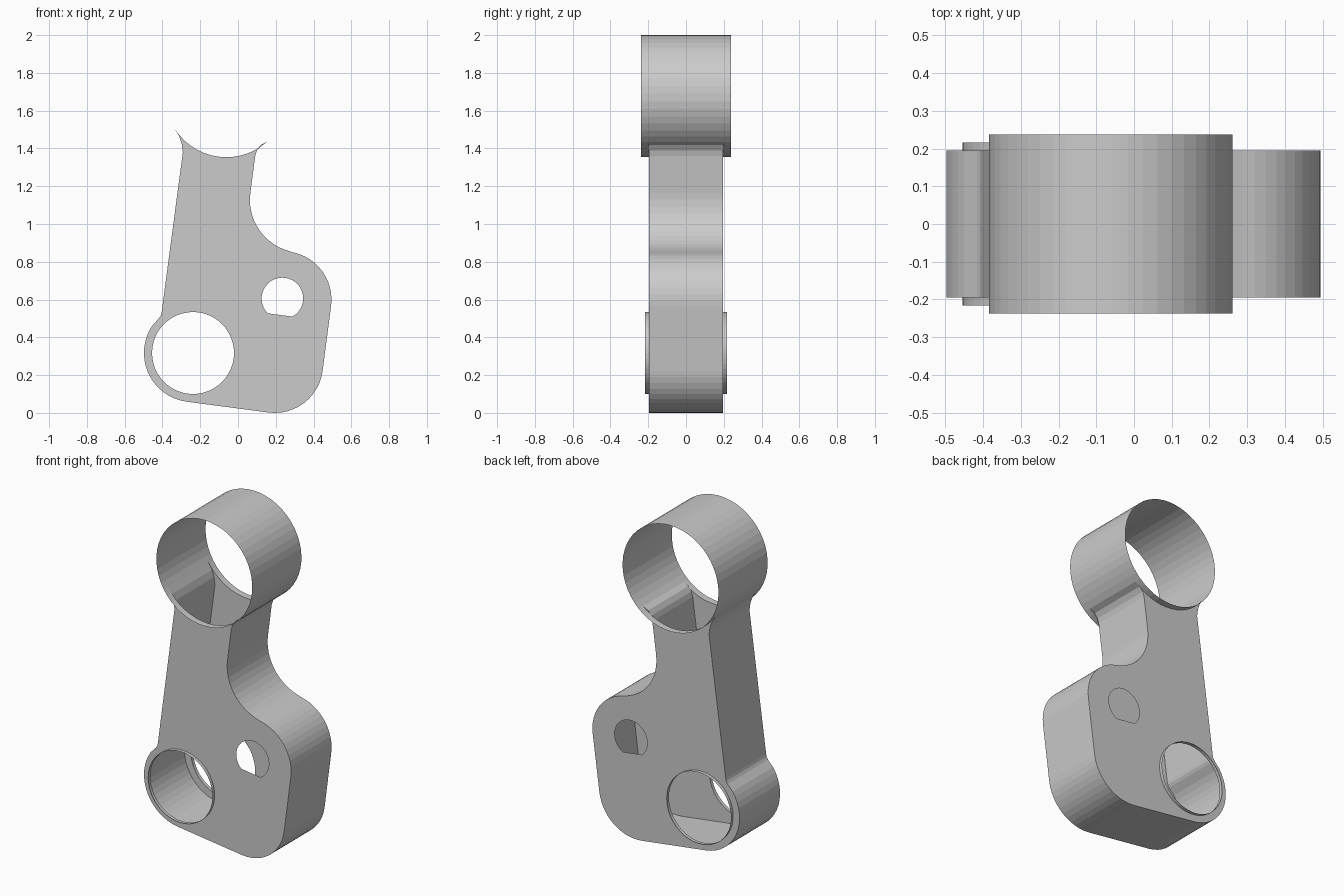
import bpy, bmesh
from math import cos, sin, radians

if "Cube" in bpy.data.objects:
    bpy.data.objects.remove(bpy.data.objects["Cube"])

BODY, RING, LIP = 0.195, 0.237, 0.216   # half depths along y


def arc(cx, cz, r, a0, a1, n):
    return [(cx + r * cos(radians(a0 + (a1 - a0) * i / n)),
             cz + r * sin(radians(a0 + (a1 - a0) * i / n))) for i in range(n + 1)]


def loft(bm, pts, y0, y1, closed):
    """Open-ended thin wall along a profile in the xz plane."""
    a = [bm.verts.new((x, y0, z)) for x, z in pts]
    b = [bm.verts.new((x, y1, z)) for x, z in pts]
    n = len(pts)
    for i in range(n if closed else n - 1):
        j = (i + 1) % n
        bm.faces.new((a[i], a[j], b[j], b[i]))


def finish(bm, name):
    bmesh.ops.remove_doubles(bm, verts=bm.verts, dist=1e-5)
    mesh = bpy.data.meshes.new(name)
    bm.to_mesh(mesh)
    bm.free()
    bpy.context.collection.objects.link(bpy.data.objects.new(name, mesh))


# Profiles, counter-clockwise seen from the front
ring_gap = arc(-0.0615, 1.677, 0.3235, 311.5, 212.5, 14)      # saddle under the ring
ring_rest = arc(-0.0615, 1.677, 0.3235, -48.5, 212.5, 36)     # exposed ring
side = ([ring_gap[-1], (-0.312, 1.465), (-0.298, 1.425), (-0.292, 1.38),
         (-0.404, 0.535), (-0.408, 0.518), (-0.417, 0.502), (-0.432, 0.486)]
        + arc(-0.238, 0.317, 0.26, 145, 262.5, 16)            # lower left lobe
        + arc(0.195, 0.255, 0.255, 262.5, 352.5, 12)          # lower right corner
        + arc(0.24, 0.6, 0.255, -7.5, 78.9, 12)               # upper right corner
        + arc(0.343, 1.127, 0.28, 258.9, 172.5, 12)[1:]       # concave neck
        + [(0.091, 1.36), (0.100, 1.39), (0.119, 1.418), ring_gap[0]])
outline = side + ring_gap[1:-1]
big_hole = arc(-0.238, 0.317, 0.217, 0, 360, 48)[:-1]
d_hole = arc(0.235, 0.606, 0.11, -61, 226, 28)                # flat at the bottom

# Hollow body: side wall plus two pierced plates
bm = bmesh.new()
loft(bm, side, BODY, -BODY, False)
for y in (-BODY, BODY):
    edges = []
    for loop in (outline, big_hole, d_hole):
        vs = [bm.verts.new((x, y, z)) for x, z in loop]
        edges += [bm.edges.new((vs[i - 1], vs[i])) for i in range(len(vs))]
    res = bmesh.ops.triangle_fill(bm, use_beauty=True, use_dissolve=False, edges=edges,
                                  normal=(0, y, 0))
    for f in res["geom"]:
        if isinstance(f, bmesh.types.BMFace):
            f.normal_update()
            if f.normal.y * y < 0:
                f.normal_flip()
finish(bm, "hollow_body")

# Top ring: open tube, cut away where it meets the body
bm = bmesh.new()
full = ring_rest + ring_gap[-2:0:-1]
loft(bm, full, RING, BODY, True)
loft(bm, full, -BODY, -RING, True)
loft(bm, ring_rest, BODY, -BODY, False)
bmesh.ops.recalc_face_normals(bm, faces=bm.faces)
finish(bm, "top_ring")

# Thin lips around the large lower hole on both faces
for name, y0, y1 in (("front_lip", -BODY, -LIP), ("back_lip", LIP, BODY)):
    bm = bmesh.new()
    loft(bm, big_hole, y0, y1, True)
    finish(bm, name)
